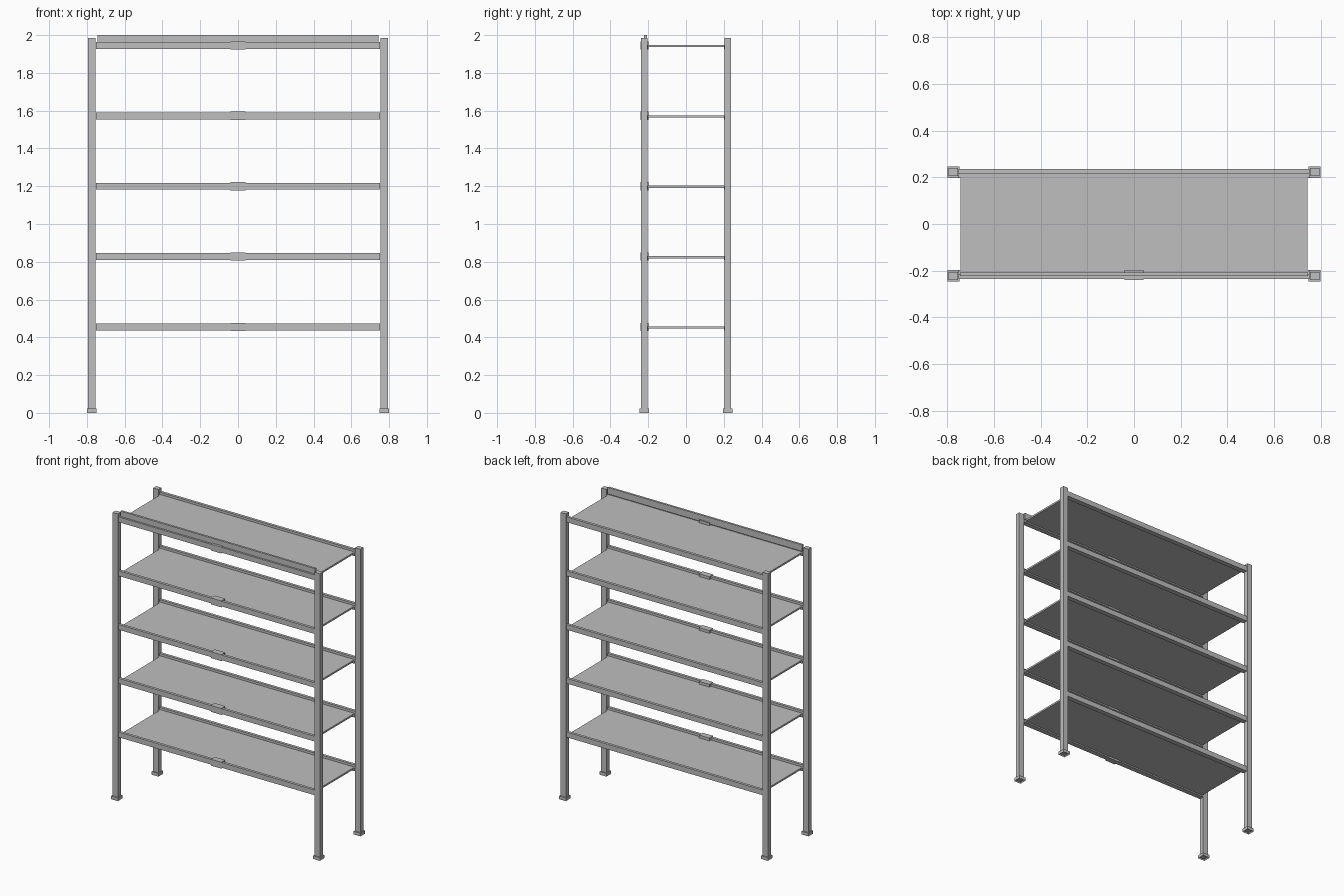
import bpy, bmesh

cube = bpy.data.objects.get("Cube")
if cube:
    bpy.data.objects.remove(cube, do_unlink=True)

metal = bpy.data.materials.new("light_grey_metal")
metal.use_nodes = True
grey = (0.52, 0.52, 0.52, 1)
metal.diffuse_color = grey
metal.node_tree.nodes["Principled BSDF"].inputs["Base Color"].default_value = grey


def finish(name, bm):
    bmesh.ops.recalc_face_normals(bm, faces=bm.faces)
    mesh = bpy.data.meshes.new(name)
    bm.to_mesh(mesh)
    bm.free()
    mesh.materials.append(metal)
    obj = bpy.data.objects.new(name, mesh)
    bpy.context.collection.objects.link(obj)
    return obj


def box(name, x, y, z):
    """Box spanning the given (low, high) ranges."""
    bm = bmesh.new()
    bmesh.ops.create_cube(bm, size=1)
    for v in bm.verts:
        v.co = [r[0] if c < 0 else r[1] for c, r in zip(v.co, (x, y, z))]
    return finish(name, bm)


def beam(name, side, z, half=0.752):
    """Stepped beam: tall outer lip and a lower ledge beside the shelf."""
    profile = [(0.2, -0.018), (0.235, -0.018), (0.235, 0.018),
               (0.216, 0.018), (0.216, 0.002), (0.2, 0.002)]
    bm = bmesh.new()
    face = bm.faces.new([bm.verts.new((-half, side * y, z + h)) for y, h in profile])
    ext = bmesh.ops.extrude_face_region(bm, geom=[face])
    moved = [g for g in ext["geom"] if isinstance(g, bmesh.types.BMVert)]
    bmesh.ops.translate(bm, verts=moved, vec=(2 * half, 0, 0))
    return finish(name, bm)


def span(center, half):
    return (center - half, center + half)


# Posts and their feet, with a recess under each foot
for sx, xname in ((1, "left"), (-1, "right")):
    for sy, yname in ((-1, "front"), (1, "back")):
        x, y = sx * 0.774, sy * 0.222
        box(f"{yname}_{xname}_post", span(x, 0.02), span(y, 0.017), (0.01, 1.984))
        foot = box(f"{yname}_{xname}_foot", span(x, 0.026), span(y, 0.025), (0, 0.022))
        bm = bmesh.new()
        bm.from_mesh(foot.data)
        bottom = [f for f in bm.faces if f.normal.z < -0.9]
        bmesh.ops.inset_region(bm, faces=bottom, thickness=0.007)
        bmesh.ops.translate(bm, verts=bottom[0].verts, vec=(0, 0, 0.008))
        bm.to_mesh(foot.data)
        bm.free()

# Five shelf levels: panel, front and back beams, label clip
for i in range(5):
    z = 0.455 + i * 0.3725
    box(f"shelf_{i + 1}", (-0.743, 0.743), (-0.201, 0.201), span(z - 0.003, 0.006))
    beam(f"front_beam_{i + 1}", -1, z)
    beam(f"back_beam_{i + 1}", 1, z)
    box(f"front_clip_{i + 1}", (-0.04, 0.04), (-0.24, -0.198), span(z, 0.022))

# Upright strip along the top front edge
box("top_front_strip", (-0.745, 0.745), (-0.222, -0.207), (1.955, 2.0))
